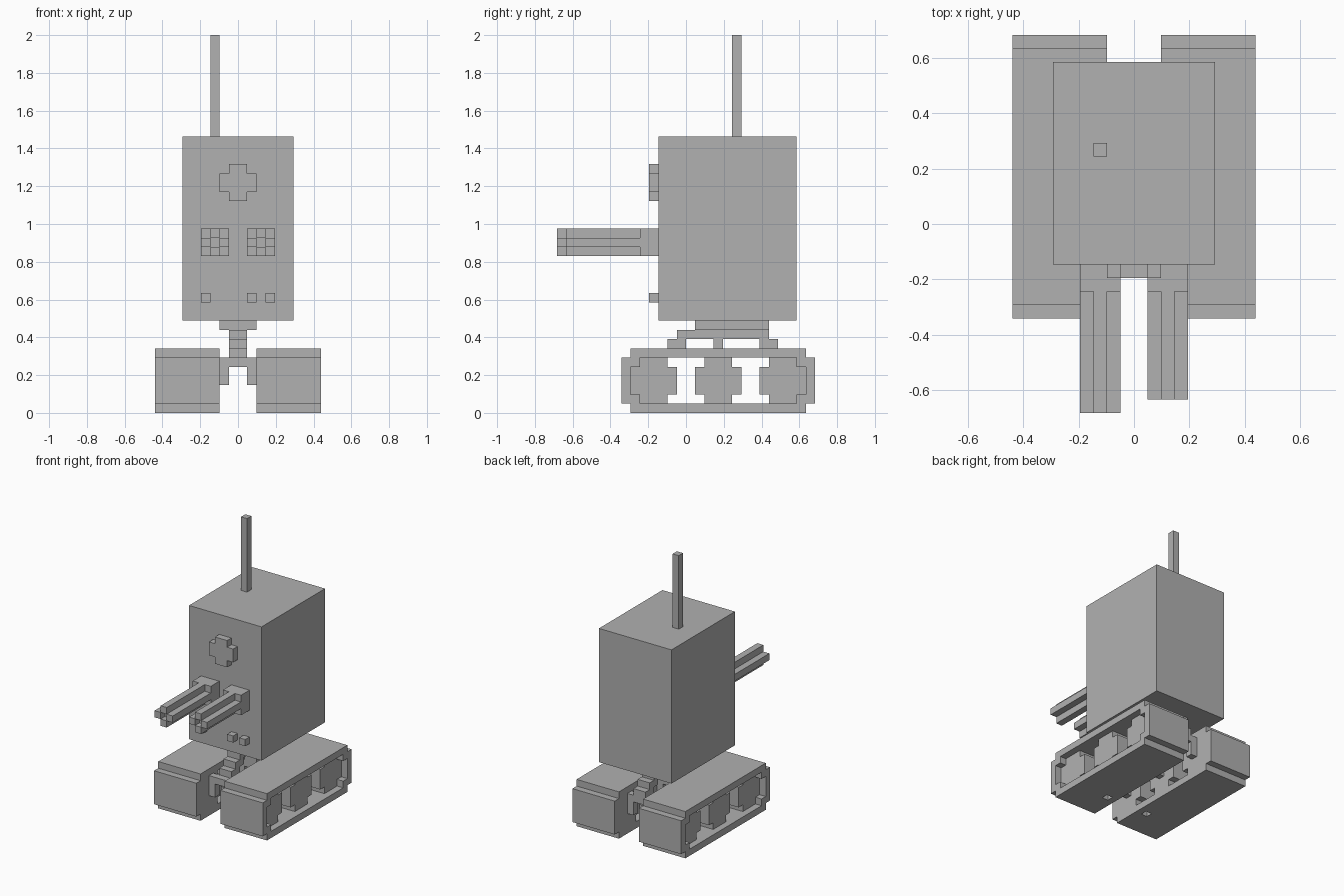
import bpy
import bmesh
from mathutils import Matrix, Vector

UNIT = 2 / 41  # size of one block

old = bpy.data.objects.get("Cube")
if old:
    bpy.data.objects.remove(old, do_unlink=True)

grey = bpy.data.materials.new("plain grey")
grey.use_nodes = True
colour = (0.44, 0.44, 0.44, 1)
grey.diffuse_color = colour
grey.node_tree.nodes["Principled BSDF"].inputs["Base Color"].default_value = colour


def part(name, boxes, mirror=False):
    """One object from boxes given as x, y and z ranges in blocks."""
    bm = bmesh.new()
    for ranges in boxes:
        low, high = (Vector(c) * UNIT for c in zip(*ranges))
        size = Matrix.Diagonal(high - low).to_4x4()
        bmesh.ops.create_cube(bm, size=1, matrix=Matrix.Translation((low + high) / 2) @ size)
    mesh = bpy.data.meshes.new(name)
    bm.to_mesh(mesh)
    bm.free()
    mesh.materials.append(grey)
    obj = bpy.data.objects.new(name, mesh)
    bpy.context.collection.objects.link(obj)
    if mirror:
        mod = obj.modifiers.new("Mirror", 'MIRROR')
        mod.use_mirror_merge = False
    return obj


# Body and antenna
part("body", [((-6, 6), (-3, 12), (10, 30))])
part("antenna", [((-3, -2), (5, 6), (30, 41))])

# Round eye and control buttons on the front
front = (-4, -3)
part("eye", [((-1, 1), front, (23, 27)), ((-2, 2), front, (24, 26))])
part("buttons", [((x, x + 1), front, (12, 13)) for x in (-4, 1, 3)])


# Guns: square mount and a ribbed barrel with a recessed muzzle
def gun(name, x, tip):
    length = (tip, -5)
    part(name + "_mount", [((x, x + 3), (-5, -3), (17, 20))])
    part(name + "_barrel", [
        ((x + 1, x + 2), length, (17, 18)),
        ((x + 1, x + 2), length, (19, 20)),
        ((x, x + 1), length, (18, 19)),
        ((x + 2, x + 3), length, (18, 19)),
        ((x + 1, x + 2), (tip + 1, -5), (18, 19))])


gun("right_gun", -4, -14)
gun("left_gun", 1, -13)

# Neck frame under the body
part("neck", [((-2, 2), (1, 9), (9, 10)), ((-1, 1), (-1, 9), (8, 9))])


# Stepped legs, each ending in a fork that holds a pair of wheels
def leg(name, steps, axle):
    boxes = [((-1, 1), span, (7 - i, 8 - i)) for i, span in enumerate(steps)]
    boxes.append(((-2, 2), (axle, axle + 1), (5, 6)))
    boxes += [((x, x + 1), (axle, axle + 1), (3, 5)) for x in (-2, 1)]
    part(name, boxes)


leg("front_leg", [(-2, 0), (-3, -1), (-4, -2)], -4)
leg("middle_leg", [(3, 4), (3, 4)], 3)
leg("rear_leg", [(8, 10), (9, 11)], 10)

# Wheels, mirrored to both sides
for name, y in (("front", -6), ("middle", 1), ("rear", 8)):
    part(name + "_wheels", [((2, 8), (y, y + 5), (2, 5)),
                            ((2, 8), (y + 1, y + 4), (1, 6))], mirror=True)

# Track belts: top run, bottom run with a small gap, end walls and corners
wide = (2, 9)
belt = [(wide, (-6, 13), (6, 7)),
        (wide, (-6, -2), (0, 1)), (wide, (-1, 13), (0, 1)),
        ((2, 3), (-2, -1), (0, 1)), ((4, 9), (-2, -1), (0, 1))]
belt += [(wide, (y, y + 1), (1, 6)) for y in (-7, 13)]
belt += [(wide, (y, y + 1), (z, z + 1)) for y in (-6, 12) for z in (1, 5)]
part("track_belts", belt, mirror=True)
